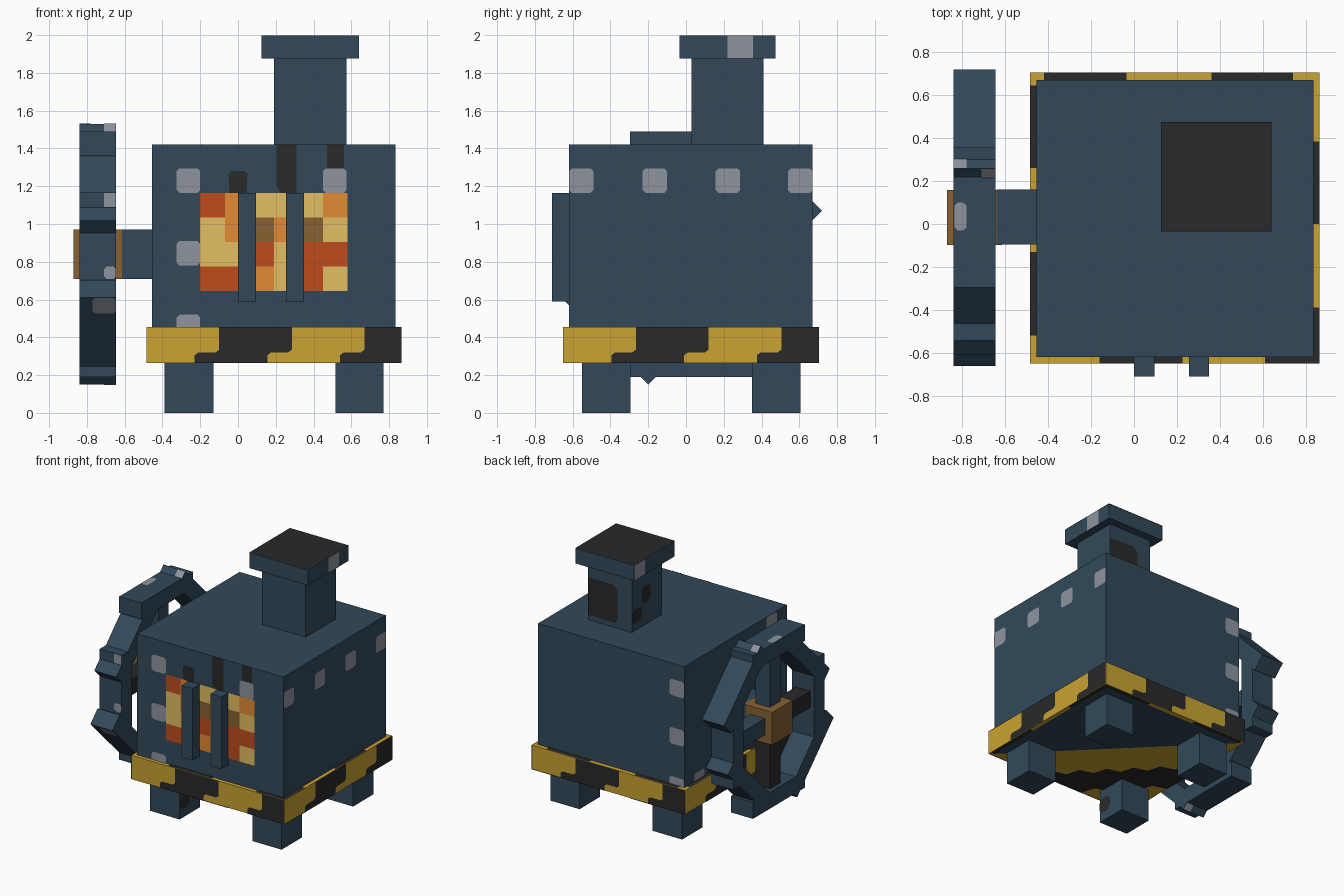
import bpy, bmesh, math
from mathutils import Vector, Matrix

if "Cube" in bpy.data.objects:
    bpy.data.objects.remove(bpy.data.objects["Cube"], do_unlink=True)


def material(name, rgb):
    lin = [((c / 255 + 0.055) / 1.055) ** 2.4 for c in rgb] + [1.0]
    m = bpy.data.materials.new(name)
    m.use_nodes = True
    m.diffuse_color = lin
    bsdf = m.node_tree.nodes["Principled BSDF"]
    bsdf.inputs["Base Color"].default_value = lin
    bsdf.inputs["Roughness"].default_value = 0.9
    return m


BLUE = material("blue steel", (50, 73, 90))
BLACK = material("soot black", (41, 41, 41))
YELLOW = material("warning yellow", (202, 163, 50))
GREY = material("rivet grey", (143, 148, 159))
BROWN = material("wood brown", (136, 97, 51))
PALE = material("flame pale yellow", (226, 190, 99))
ORANGE = material("flame orange", (226, 139, 51))
RED = material("flame red", (191, 76, 29))


def add(name, bm, mat):
    me = bpy.data.meshes.new(name)
    bm.to_mesh(me)
    bm.free()
    me.materials.append(mat)
    ob = bpy.data.objects.new(name, me)
    bpy.context.collection.objects.link(ob)
    return ob


def box(name, x, y, z, mat, turn=None):
    """Box from (min, max) ranges, optionally transformed by a matrix."""
    size = [r[1] - r[0] for r in (x, y, z)]
    mid = [(r[1] + r[0]) / 2 for r in (x, y, z)]
    bm = bmesh.new()
    m = Matrix.Translation(mid) @ Matrix.Diagonal((*size, 1))
    bmesh.ops.create_cube(bm, size=1, matrix=(turn @ m) if turn else m)
    return add(name, bm, mat)


X, Y, Z = Vector((1, 0, 0)), Vector((0, 1, 0)), Vector((0, 0, 1))
SIDES = {"front": (X, Z), "left_hand": (Y, Z), "back": (-X, Z),
         "right_hand": (-Y, Z), "top": (X, Y), "bottom": (X, -Y)}


def plates(name, side, dist, polys, mat, turn=None):
    """Flat painted shapes lying just off a face at a distance along its normal."""
    u, v = SIDES[side]
    n = u.cross(v)
    bm = bmesh.new()
    for poly in polys:
        pts = [p for i, p in enumerate(poly) if p != poly[i - 1]]
        area = sum(p[0] * q[1] - q[0] * p[1] for p, q in zip(pts, pts[1:] + pts[:1]))
        if area < 0:
            pts.reverse()
        bm.faces.new([bm.verts.new(u * a + v * b + n * (dist + 0.003)) for a, b in pts])
    if turn:
        bm.transform(turn)
    return add(name, bm, mat)


def rect(a0, a1, b0, b1, c=0.0):
    """Rectangle with cut corners."""
    if not c:
        return [(a0, b0), (a1, b0), (a1, b1), (a0, b1)]
    return [(a0 + c, b0), (a1 - c, b0), (a1, b0 + c), (a1, b1 - c),
            (a1 - c, b1), (a0 + c, b1), (a0, b1 - c), (a0, b0 + c)]


# Main masses
box("boiler_body", (-.455, .835), (-.62, .67), (.455, 1.42), BLUE)
box("base_skirt", (-.485, .865), (-.65, .705), (.265, .455), YELLOW)
for sx, x in (("right", (-.39, -.13)), ("left", (.515, .77))):
    for sy, y in (("front", (-.55, -.295)), ("back", (.35, .605))):
        box(f"{sy}_{sx}_leg", x, y, (0, .265), BLUE)
plates("leg_stain", "left_hand", -.13, [rect(-.55, -.43, .07, .19, .03)], BLACK)

# Chimney
box("chimney", (.19, .575), (.03, .41), (1.42, 1.875), BLUE)
box("chimney_cap", (.125, .64), (-.035, .475), (1.875, 1.997), BLUE)
plates("chimney_opening", "top", 1.997, [rect(.125, .64, -.035, .475)], BLACK)
plates("chimney_back_stain", "back", .41,
       [[(-.575, 1.46), (-.34, 1.46), (-.315, 1.49), (-.315, 1.72), (-.35, 1.76), (-.575, 1.76)]],
       BLACK)
plates("chimney_side_stains", "right_hand", -.19,
       [rect(-.29, -.18, 1.6, 1.73, .025), rect(-.41, -.29, 1.48, 1.59, .025)], BLACK)
plates("cap_rivet_left", "left_hand", .64, [rect(.22, .355, 1.875, 1.997)], GREY)
plates("cap_rivets_right", "right_hand", -.125,
       [rect(-.475, -.345, 1.875, 1.997)], GREY)

# Hazard stripes on the four skirt sides
for side, start, dist in (("front", -.485, .65), ("left_hand", -.65, .865),
                          ("back", -.865, .705), ("right_hand", -.705, .485)):
    end = start + (1.35 if side in ("front", "back") else 1.355)
    polys = []
    for k in (.385, 1.155):
        a, b = start + k, start + k + .385
        step = [(0, .455), (0, .335), (-.02, .32), (-.11, .32), (-.13, .305), (-.13, .265)]
        edge = [(a + d, z) for d, z in step] + [(b + d, z) for d, z in reversed(step)]
        polys.append([(min(p, end), z) for p, z in edge])
    plates(f"skirt_stripes_{side}", side, dist, polys, BLACK)

# Stripes on the skirt's top ledge and underside
plates("ledge_stripes", "top", .455, [
    rect(-.16, .225, -.65, -.62), rect(.61, .865, -.65, -.62),
    rect(-.42, -.035, .67, .705), rect(.36, .74, .67, .705),
    rect(-.485, -.455, .26, .645), rect(-.485, -.455, -.52, -.13),
    rect(.835, .865, 0, .385), rect(.835, .865, -.62, -.39)], BLACK)
plates("underside_panel", "bottom", -.265,
       [[(.835, -.67), (-.455, -.67), (.835, .62)]], BLUE)
plates("underside_rim_stripes", "bottom", -.265, [
    rect(.835, .865, .17, .62), rect(.835, .865, -.705, -.27),
    rect(-.455, 0, -.705, -.67), rect(.43, .835, -.705, -.67)], BLACK)


def zigzag(s, count):
    """Toothed diagonal across the skirt's front right corner, along x + y = s."""
    run = s + .485 + .65
    line = [(-.485 + run * i / count, -(s + .485) + run * i / count) for i in range(count + 1)]
    return [(x + .04 * (i % 2), y - .04 * (i % 2)) for i, (x, y) in enumerate(line)]


plates("underside_stripe", "bottom", -.265,
       [zigzag(-.28, 12) + zigzag(-.68, 6)[::-1]], BLACK)

# Rivets (the lowest ones run down behind the skirt)
R = .015
plates("front_rivets", "front", .62, [
    rect(-.325, -.2, 1.165, 1.295, R), rect(-.325, -.2, .78, .91, R),
    rect(-.325, -.2, .42, .52, R), rect(.45, .575, 1.165, 1.295, R)], GREY)
plates("left_rivets", "left_hand", .835,
       [rect(a, a + .13, 1.165, 1.295, R) for a in (-.62, -.23, .157, .54)], GREY)
plates("back_rivets", "back", .67, [
    rect(.325, .455, 1.165, 1.295, R), rect(.325, .455, .78, .91, R),
    rect(.325, .455, .42, .52, R)], GREY)
plates("right_rivets", "right_hand", .455,
       [rect(.36, .49, 1.3, 1.42, R), rect(-.55, -.42, .42, .52, R)], GREY)

# Firebox window: grid of flame colours, one letter per cell
flames = ["ROPPPO", "POBOBP", "PPRPRR", "RROPRP"]
names = {"R": ("red", RED), "O": ("orange", ORANGE), "P": ("pale", PALE), "B": ("dim", BROWN)}
for key, (word, mat) in names.items():
    cells = [rect(-.2 + .13 * c, -.07 + .13 * c, 1.035 - .13 * r, 1.165 - .13 * r)
             for r, row in enumerate(flames) for c, ch in enumerate(row) if ch == key]
    plates(f"window_{word}", "front", .62, cells, mat)
plates("window_soot", "front", .62, [
    [(-.045, 1.165), (.045, 1.165), (.05, 1.265), (.035, 1.28), (-.035, 1.28), (-.05, 1.265)],
    [(.225, 1.165), (.31, 1.165), (.31, 1.42), (.205, 1.42), (.205, 1.2)],
    rect(.47, .56, 1.295, 1.42)], BLACK)
for i, x in enumerate((0, .255)):
    box(f"window_bar_{i + 1}", (x, x + .095), (-.71, -.62), (.59, 1.165), BLUE)

# Flywheel on the right-hand side: axle, hub, spokes and eight overlapping rim bars
CY, CZ = .03, .84


def wheel_turn(i):
    return Matrix.Translation((0, CY, CZ)) @ Matrix.Rotation(math.radians(45 * i), 4, "X")


box("axle", (-.64, -.45), (-.095, .16), (.71, .97), BLUE)
box("wheel_hub", (-.87, -.615), (-.0975, .1575), (.71, .97), BROWN)
reach = [.65, .58, .573, .65] * 2
for i, r in enumerate(reach):
    box(f"rim_bar_{i + 1}", (-.84, -.645), (-.326, .326), (r - .13, r), BLUE, wheel_turn(i))
    if i % 2 == 0:
        box(f"spoke_{i // 2 + 1}", (-.807, -.678), (-.065, .065), (.12, r - .1),
            BLACK if i in (2, 4) else BLUE, wheel_turn(i))
plates("rim_rivet_top", "top", 1.49, [rect(-.835, -.78, -.03, .1, R)], GREY)
plates("rim_rivets_front", "front", .543,
       [rect(-.71, -.645, 1.09, 1.165), rect(-.71, -.645, .71, .775, R)], GREY)
plates("rim_rivet_lower", "top", .65, [rect(-.77, -.645, .21, .326, R)], GREY, wheel_turn(3))
plates("rim_rivet_upper", "top", .65, [rect(-.84, -.78, -.326, -.26)], GREY, wheel_turn(7))
for i, label in ((3, "lower"), (7, "upper")):
    plates(f"rim_end_rivet_{label}", "front", .326, [rect(-.71, -.645, .52, .65)],
           GREY, wheel_turn(i))
